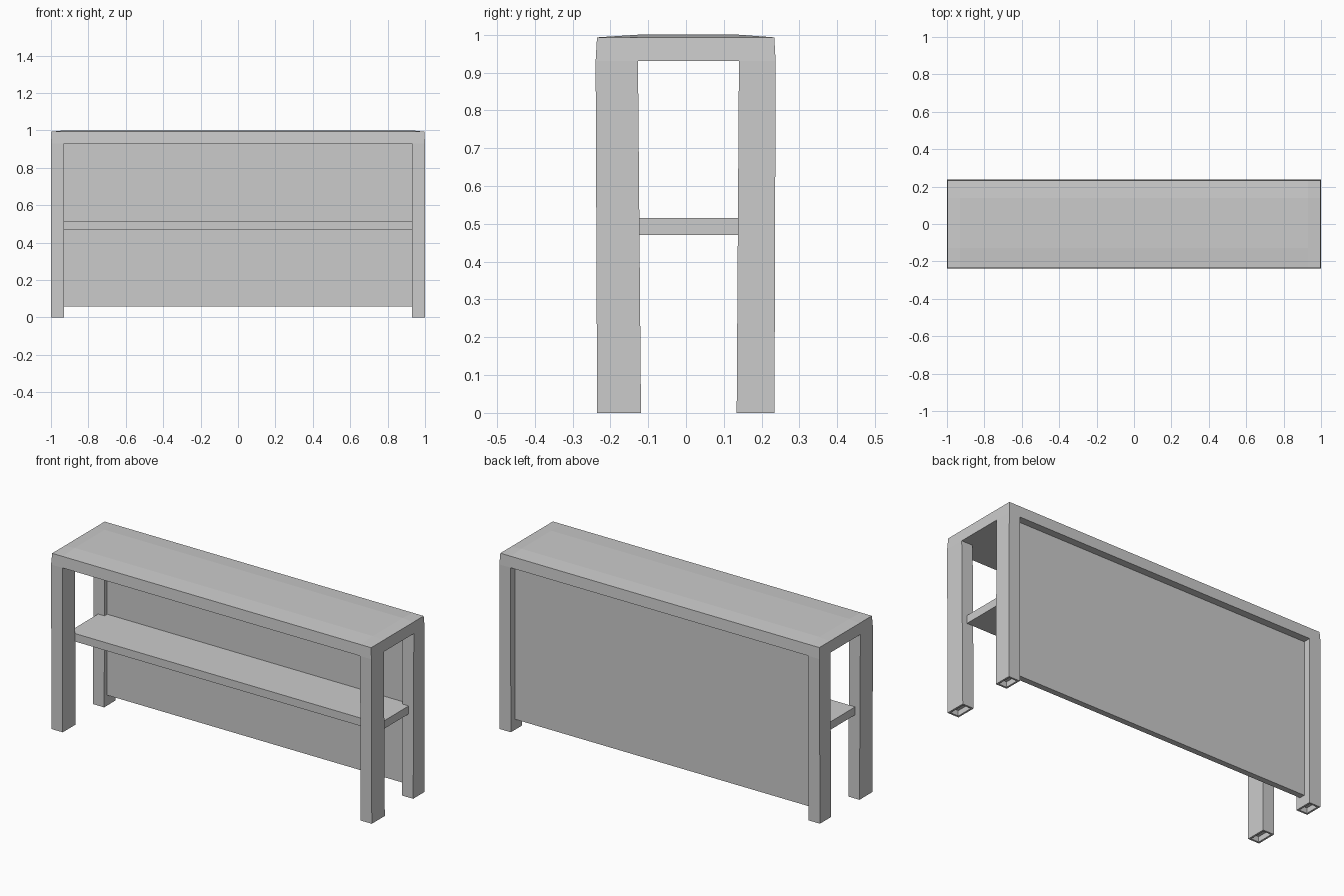
import bpy, bmesh

if "Cube" in bpy.data.objects:
    bpy.data.objects.remove(bpy.data.objects["Cube"])

XS = [-1.0, -0.93, 0.93, 1.0]
Y_TOP = [-0.239, -0.127, 0.14, 0.237]     # leg / slab lines at slab height
Y_FOOT = [-0.235, -0.119, 0.134, 0.234]   # legs taper slightly at the floor
UNDER = 0.93


def finish(name, bm):
    bmesh.ops.recalc_face_normals(bm, faces=bm.faces)
    mesh = bpy.data.meshes.new(name)
    bm.to_mesh(mesh)
    bm.free()
    obj = bpy.data.objects.new(name, mesh)
    bpy.context.collection.objects.link(obj)
    return obj


def box(name, lo, hi):
    bm = bmesh.new()
    bmesh.ops.create_cube(bm, size=1)
    for v in bm.verts:
        v.co = [(a + b) / 2 + c * (b - a) for a, b, c in zip(lo, hi, v.co)]
    return finish(name, bm)


# Frame: slightly crowned top slab and four hollow-footed legs in one skin
bm = bmesh.new()
rows = [[bm.verts.new((x, y, UNDER)) for y in Y_TOP] for x in XS]
cells = {}
for i in range(3):
    for j in range(3):
        cells[i, j] = bm.faces.new((rows[i][j], rows[i + 1][j],
                                    rows[i + 1][j + 1], rows[i][j + 1]))

# Top slab: raise a copy of the grid, dropping its outer edge for the crown
top = [[bm.verts.new((XS[i], Y_TOP[j], 1.0)) for j in range(4)] for i in range(4)]
for i in range(4):
    for j in range(4):
        v = top[i][j]
        edge_x, edge_y = i in (0, 3), j in (0, 3)
        if edge_x or edge_y:
            v.co.z = 0.993
            if edge_x:
                v.co.x *= 0.996
            if edge_y:
                v.co.y *= 0.985
for i in range(3):
    for j in range(3):
        bm.faces.new((top[i][j], top[i + 1][j], top[i + 1][j + 1], top[i][j + 1]))
ring = [(i, 0) for i in range(3)] + [(3, j) for j in range(3)] \
    + [(i, 3) for i in (3, 2, 1)] + [(0, j) for j in (3, 2, 1)]
for (a, b), (c, d) in zip(ring, ring[1:] + ring[:1]):
    bm.faces.new((rows[a][b], rows[c][d], top[c][d], top[a][b]))

# Legs: pull the corner cells down to the floor
feet = []
for i in (0, 2):
    for j in (0, 2):
        corners = [(i, j), (i + 1, j), (i + 1, j + 1), (i, j + 1)]
        low = [bm.verts.new((XS[a], Y_FOOT[b], 0)) for a, b in corners]
        up = [rows[a][b] for a, b in corners]
        bm.faces.remove(cells[i, j])
        for k in range(4):
            n = (k + 1) % 4
            bm.faces.new((low[k], low[n], up[n], up[k]))
        feet.append(bm.faces.new(low))
bmesh.ops.recalc_face_normals(bm, faces=bm.faces)

# Recess in the underside of each foot
bmesh.ops.inset_individual(bm, faces=feet, thickness=0.015)
for foot in feet:
    new = bmesh.ops.extrude_discrete_faces(bm, faces=[foot])["faces"]
    for v in new[0].verts:
        v.co.z += 0.03
finish("frame", bm)

# Shelf and recessed back panel
box("shelf", (-0.97, -0.124, 0.47), (0.97, 0.165, 0.515))
box("back_panel", (-0.935, 0.162, 0.058), (0.935, 0.195, 0.935))
